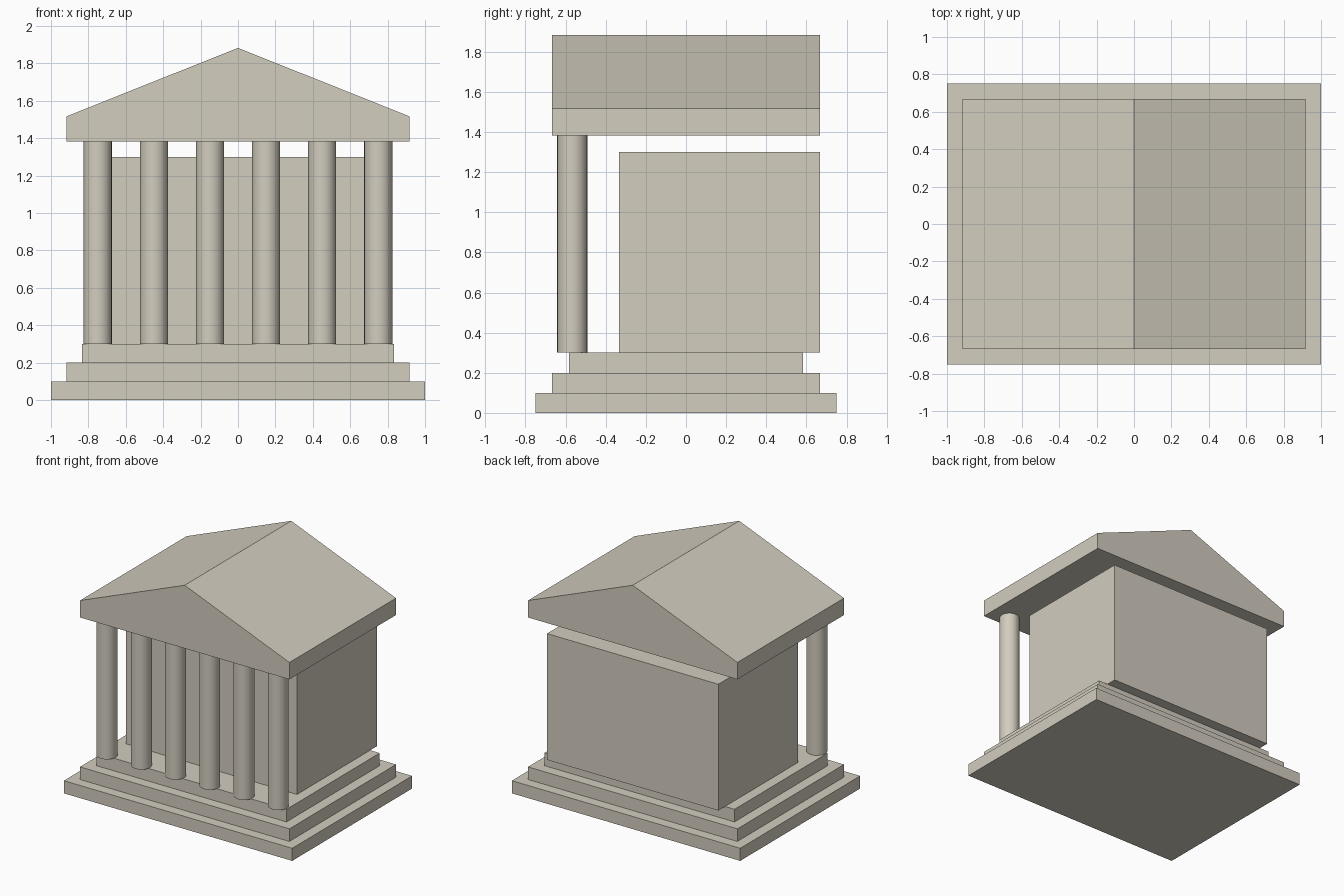
import bpy
import bmesh

cube = bpy.data.objects.get("Cube")
if cube:
    bpy.data.objects.remove(cube, do_unlink=True)

# Single pale stone colour
stone = bpy.data.materials.new("pale_stone")
stone.use_nodes = True
stone.diffuse_color = (0.65, 0.61, 0.52, 1)
stone.node_tree.nodes["Principled BSDF"].inputs["Base Color"].default_value = stone.diffuse_color


def prism(name, profile, y0, y1):
    """Extrude an (x, z) outline along y from y0 to y1."""
    bm = bmesh.new()
    face = bm.faces.new([bm.verts.new((x, y0, z)) for x, z in profile])
    new = bmesh.ops.extrude_face_region(bm, geom=[face])["geom"]
    verts = [v for v in new if isinstance(v, bmesh.types.BMVert)]
    bmesh.ops.translate(bm, verts=verts, vec=(0, y1 - y0, 0))
    bmesh.ops.recalc_face_normals(bm, faces=bm.faces)
    mesh = bpy.data.meshes.new(name)
    bm.to_mesh(mesh)
    bm.free()
    mesh.materials.append(stone)
    obj = bpy.data.objects.new(name, mesh)
    bpy.context.collection.objects.link(obj)
    return obj


def block(name, half_x, y0, y1, z0, z1):
    return prism(name, [(-half_x, z0), (half_x, z0), (half_x, z1), (-half_x, z1)], y0, y1)


# Three stacked steps
steps = [("bottom_step", 1.0, 0.75), ("middle_step", 0.917, 0.667), ("top_step", 0.833, 0.583)]
for i, (name, half_x, half_y) in enumerate(steps):
    block(name, half_x, -half_y, half_y, i * 0.1, (i + 1) * 0.1)

# Inner chamber, set back behind the columns
block("chamber", 0.75, -0.333, 0.667, 0.3, 1.3)

# Front row of six columns
bottom, top = 0.3, 1.383
for i in range(6):
    bpy.ops.mesh.primitive_cylinder_add(
        vertices=32, radius=0.075, depth=top - bottom,
        location=(-0.75 + 0.3 * i, -0.567, (bottom + top) / 2))
    column = bpy.context.object
    column.name = f"column_{i + 1}"
    column.data.materials.append(stone)
    bpy.ops.object.shade_smooth_by_angle()

# Beam slab and gabled roof
block("beam", 0.917, -0.667, 0.667, top, 1.517)
prism("gable_roof", [(-0.917, 1.517), (0.917, 1.517), (0, 1.883)], -0.667, 0.667)
